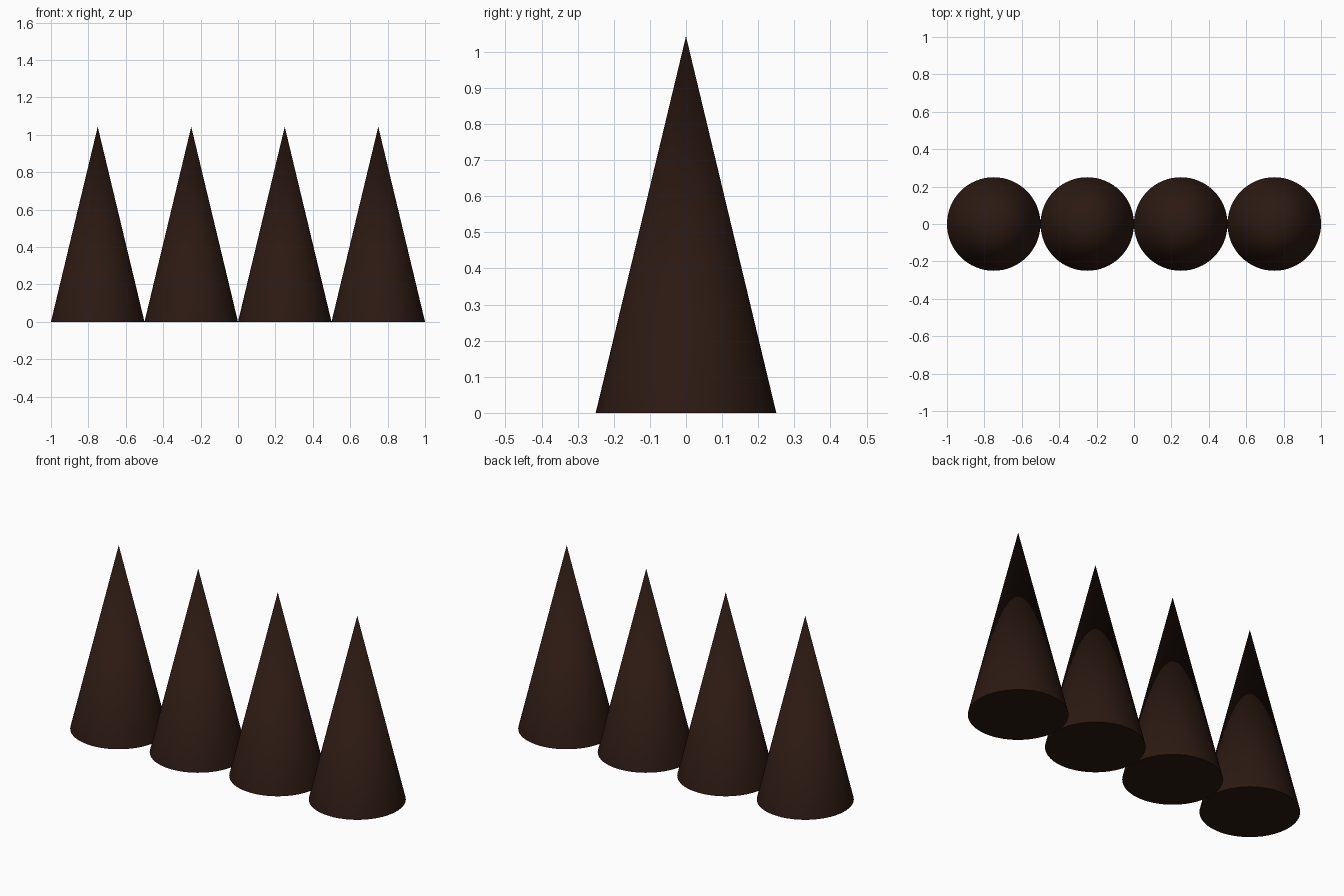
import bpy
import math

if "Cube" in bpy.data.objects:
    bpy.data.objects.remove(bpy.data.objects["Cube"])

RADIUS = 0.25
HEIGHT = 1.043

# Dark brown surface shared by all cones
brown = bpy.data.materials.new("dark_brown")
brown.diffuse_color = (0.025, 0.01, 0.006, 1.0)
brown.use_nodes = True
brown.node_tree.nodes["Principled BSDF"].inputs["Base Color"].default_value = brown.diffuse_color

# Row of four identical cones, touching at the base
for i in range(4):
    x = -0.75 + i * 2 * RADIUS
    bpy.ops.mesh.primitive_cone_add(vertices=64, radius1=RADIUS, radius2=0,
                                    depth=HEIGHT, location=(x, 0, HEIGHT / 2))
    cone = bpy.context.object
    cone.name = f"cone_{i + 1}"
    cone.data.materials.append(brown)
    bpy.ops.object.shade_smooth_by_angle(angle=math.radians(30))
